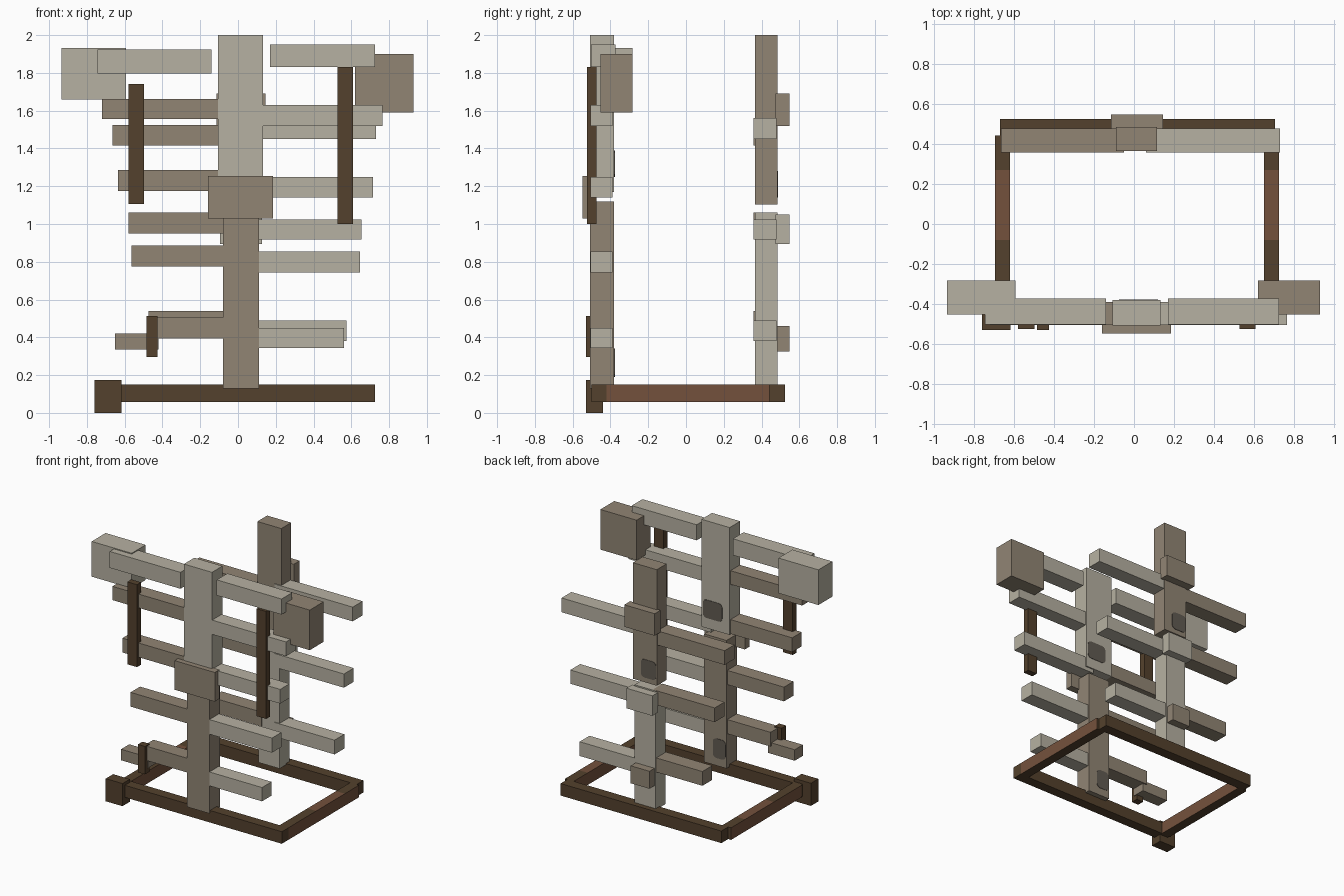
import bpy
import bmesh

if "Cube" in bpy.data.objects:
    bpy.data.objects.remove(bpy.data.objects["Cube"])


def material(name, rgb):
    m = bpy.data.materials.new(name)
    m.diffuse_color = (*rgb, 1)
    m.use_nodes = True
    m.node_tree.nodes["Principled BSDF"].inputs["Base Color"].default_value = m.diffuse_color
    return m


PALE = material("pale weathered wood", (0.47, 0.44, 0.36))
BROWN = material("grey brown wood", (0.285, 0.235, 0.175))
DARK = material("dark wood", (0.088, 0.053, 0.026))
RED = material("red brown wood", (0.175, 0.083, 0.046))
KNOT = material("knot grey", (0.12, 0.105, 0.085))


def box(name, x, y, z, mat):
    """Box from its (low, high) range on each axis."""
    bm = bmesh.new()
    bmesh.ops.create_cube(bm, size=1)
    for v in bm.verts:
        v.co = [r[0] if c < 0 else r[1] for c, r in zip(v.co, (x, y, z))]
    me = bpy.data.meshes.new(name)
    bm.to_mesh(me)
    bm.free()
    ob = bpy.data.objects.new(name, me)
    bpy.context.collection.objects.link(ob)
    me.materials.append(mat)
    return ob


# Base frame
BASE_Z = (0.057, 0.15)
box("base_front_beam", (-0.69, 0.725), (-0.50, -0.42), BASE_Z, DARK)
box("base_back_beam", (-0.67, 0.705), (0.442, 0.525), BASE_Z, DARK)
box("base_corner_block", (-0.76, -0.617), (-0.53, -0.44), (0, 0.175), DARK)


def side_beam(name, x):
    """Side beam with red flanks and a red middle section on top."""
    ob = box(name, x, (-0.42, 0.442), BASE_Z, DARK)
    ob.data.materials.append(RED)
    bm = bmesh.new()
    bm.from_mesh(ob.data)
    for y in (-0.08, 0.27):
        bmesh.ops.bisect_plane(bm, geom=bm.verts[:] + bm.edges[:] + bm.faces[:],
                               plane_co=(0, y, 0), plane_no=(0, 1, 0))
    bm.normal_update()
    for f in bm.faces:
        middle = -0.08 < f.calc_center_median().y < 0.27
        if abs(f.normal.x) > 0.5 or (f.normal.z > 0.5 and middle):
            f.material_index = 1
    bm.to_mesh(ob.data)
    bm.free()


side_beam("base_left_beam", (-0.695, -0.62))
side_beam("base_right_beam", (0.65, 0.725))

# Posts
FRONT, BACK = (-0.508, -0.38), (0.365, 0.485)
box("front_lower_post", (-0.08, 0.11), FRONT, (0.13, 1.12), BROWN)
box("front_upper_post", (-0.107, 0.133), FRONT, (1.17, 2.0), PALE)
box("front_joint_block", (-0.16, 0.185), (-0.548, -0.49), (1.03, 1.255), BROWN)
box("back_lower_post", (-0.08, 0.10), BACK, (0.14, 1.06), PALE)
box("back_upper_post", (-0.09, 0.115), BACK, (1.103, 2.0), BROWN)

# Blocks on the rear of the back post
REAR = (0.475, 0.547)
box("rear_top_block", (-0.115, 0.145), REAR, (1.52, 1.69), BROWN)
box("rear_middle_block", (-0.095, 0.127), REAR, (0.895, 1.05), PALE)
box("rear_bottom_block", (-0.07, 0.09), REAR, (0.325, 0.46), BROWN)

# Slats: outer x, low z, high z; the left side is brown, the right side pale
FRONT_SLAT, BACK_SLAT = (-0.506, -0.39), (0.358, 0.478)
FRONT_LIST = [(-0.72, 1.557, 1.663), (-0.635, 1.175, 1.285),
              (-0.565, 0.775, 0.885), (-0.45, 0.395, 0.505),
              (0.765, 1.52, 1.63), (0.715, 1.14, 1.25),
              (0.645, 0.742, 0.855), (0.56, 0.343, 0.45)]
BACK_LIST = [(-0.665, 1.415, 1.525), (-0.58, 0.95, 1.06), (-0.475, 0.43, 0.54),
             (0.73, 1.45, 1.56), (0.655, 0.917, 1.023), (0.575, 0.38, 0.49)]
for row, y, slats in (("front", FRONT_SLAT, FRONT_LIST),
                      ("back", BACK_SLAT, BACK_LIST)):
    for end, low, high in slats:
        left = end < 0
        x = (end, -0.05) if left else (0.06, end)
        box(f"{row}_{'left' if left else 'right'}_slat", x, y, (low, high),
            BROWN if left else PALE)
box("front_left_small_slat", (-0.65, -0.42), (-0.50, -0.40), (0.335, 0.42), BROWN)

# Top rails with their end boxes
box("top_left_rail", (-0.745, -0.14), (-0.503, -0.373), (1.798, 1.925), PALE)
box("top_right_rail", (0.17, 0.725), (-0.503, -0.373), (1.83, 1.95), PALE)
box("left_end_box", (-0.935, -0.593), (-0.452, -0.282), (1.66, 1.932), PALE)
box("right_end_box", (0.62, 0.93), (-0.452, -0.282), (1.59, 1.90), BROWN)

# Dark upright sticks on the front
box("left_stick", (-0.58, -0.497), (-0.524, -0.475), (1.105, 1.742), DARK)
box("right_stick", (0.527, 0.608), (-0.524, -0.475), (1.0, 1.83), DARK)
box("small_stick", (-0.485, -0.425), (-0.53, -0.475), (0.297, 0.513), DARK)


def knot(name, x, y, z):
    """Thin plate with rounded corners on the rear face of a post."""
    ob = box(name, x, (y - 0.002, y + 0.003), z, KNOT)
    bm = bmesh.new()
    bm.from_mesh(ob.data)
    corners = [e for e in bm.edges
               if abs(e.verts[0].co.y - e.verts[1].co.y) > 0.001]
    bmesh.ops.bevel(bm, geom=corners, offset=0.03, segments=3, profile=0.5,
                    affect='EDGES')
    bm.to_mesh(ob.data)
    bm.free()


knot("front_upper_knot", (-0.045, 0.12), -0.38, (1.25, 1.39))
knot("front_lower_knot", (-0.075, 0.035), -0.38, (0.19, 0.34))
knot("back_knot", (-0.085, 0.045), 0.485, (1.14, 1.28))
